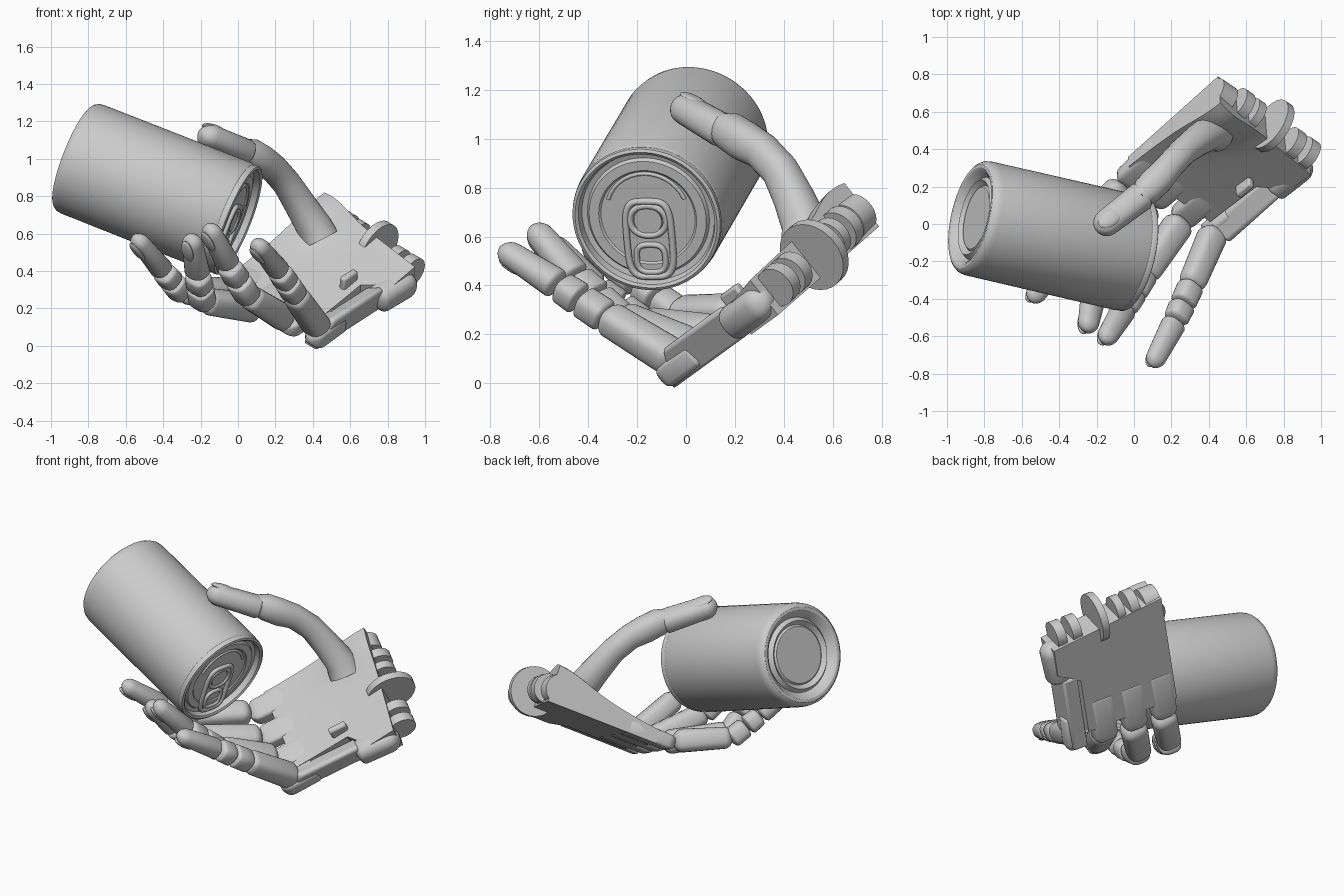
import bpy, bmesh, math
from mathutils import Vector, Matrix

if "Cube" in bpy.data.objects:
    bpy.data.objects.remove(bpy.data.objects["Cube"])

# Palm frame: L across (index to little side), F towards fingers, N out of the palm
O = Vector((0.19, 0.09, 0.17))
F = Vector((-0.67, -0.60, -0.435)).normalized()
L = Vector((0.82, -0.42, -0.39))
L = (L - F * L.dot(F)).normalized()
N = F.cross(L).normalized()


def P(l, f, n=0.0):
    return O + L * l + F * f + N * n


def finish(bm, name, angle=35):
    bmesh.ops.recalc_face_normals(bm, faces=bm.faces)
    me = bpy.data.meshes.new(name)
    bm.to_mesh(me)
    bm.free()
    ob = bpy.data.objects.new(name, me)
    bpy.context.collection.objects.link(ob)
    bpy.ops.object.select_all(action='DESELECT')
    bpy.context.view_layer.objects.active = ob
    ob.select_set(True)
    bpy.ops.object.shade_smooth_by_angle(angle=math.radians(angle))
    return ob


def bridge(bm, rings):
    vs = [[bm.verts.new(p) for p in r] for r in rings]
    n = len(vs[0])
    for a, b in zip(vs, vs[1:]):
        for i in range(n):
            j = (i + 1) % n
            bm.faces.new((a[i], a[j], b[j], b[i]))
    bm.faces.new(vs[0])
    bm.faces.new(vs[-1])


def frame(d, up):
    d = d.normalized()
    u = (up - d * up.dot(d)).normalized()
    return d.cross(u), u


def loft(name, stations, up, p=2.4, sides=24):
    """Sweep a rounded section; stations are (point, width, height)."""
    bm, rings = bmesh.new(), []
    for i, (c, w, h) in enumerate(stations):
        d = stations[min(i + 1, len(stations) - 1)][0] - stations[max(i - 1, 0)][0]
        s, u = frame(d, up)
        ring = []
        for k in range(sides):
            a = 2 * math.pi * k / sides
            x, y = math.cos(a), math.sin(a)
            x = math.copysign(abs(x) ** (2 / p), x) * w / 2
            y = math.copysign(abs(y) ** (2 / p), y) * h / 2
            ring.append(c + s * x + u * y)
        rings.append(ring)
    bridge(bm, rings)
    return finish(bm, name, 40)


def segment(name, a, b, w0, w1, up, r0=0.03, r1=0.03, flat=0.92, p=2.8):
    """One bone: tapered body with rounded ends of length r0 and r1."""
    a, b = Vector(a), Vector(b)
    ln = (b - a).length
    arc = [math.radians(18 * k) for k in range(6)]
    steps = [(r0 * (1 - math.cos(q)), max(0.17, math.sin(q))) for q in arc]
    steps += [(ln - r1 * (1 - math.sin(q)), max(0.17, math.cos(q))) for q in arc]
    rings = []
    for t, s in steps:
        w = (w0 + (w1 - w0) * t / ln) * s
        rings.append((a.lerp(b, t / ln), w, w * flat))
    return loft(name, rings, up, p)


def nail(name, tip, d, up, w):
    s, u = frame(d, up)
    d = d.normalized()
    bm = bmesh.new()
    m = Matrix((s, d, u)).transposed().to_4x4()
    m.translation = tip - d * 0.085 + u * w * 0.40
    bmesh.ops.create_uvsphere(bm, u_segments=20, v_segments=10, radius=1,
                              matrix=m @ Matrix.Diagonal((w * 0.36, 0.075, 0.018, 1)))
    finish(bm, name)


def disc(name, c, axis, r, t):
    bm = bmesh.new()
    m = axis.to_track_quat('Z', 'Y').to_matrix().to_4x4()
    m.translation = c
    bmesh.ops.create_cone(bm, cap_ends=True, segments=32, radius1=r, radius2=r, depth=t, matrix=m)
    finish(bm, name)


def prism(name, corners):
    bm = bmesh.new()
    bridge(bm, corners)
    ob = finish(bm, name)
    bv = ob.modifiers.new("edge", 'BEVEL')
    bv.width, bv.segments = 0.012, 2


def tube(name, pts, r, closed=True):
    cu = bpy.data.curves.new(name, 'CURVE')
    cu.dimensions, cu.bevel_depth, cu.bevel_resolution = '3D', r, 3
    sp = cu.splines.new('POLY')
    sp.points.add(len(pts) - 1)
    for q, v in zip(sp.points, pts):
        q.co = (*v, 1)
    sp.use_cyclic_u = closed
    bpy.context.collection.objects.link(bpy.data.objects.new(name, cu))


# Drinks can: turned body with rims and recessed ends
A, B = Vector((-0.875, 0.04, 1.015)), Vector((0.005, -0.163, 0.668))
ax = (B - A).normalized()
cx, cy = frame(ax, Vector((0, 0, 1)))
H = (B - A).length
prof = [(0.02, 0.035), (0.17, 0.035), (0.18, 0.045), (0.205, 0.02), (0.225, 0.045), (0.25, 0.012),
        (0.268, 0.0), (0.285, 0.0), (0.297, 0.008), (0.308, 0.025), (0.312, 0.05), (0.314, H - 0.05),
        (0.308, H - 0.035), (0.312, H - 0.02), (0.309, H - 0.004), (0.297, H + 0.002), (0.285, H - 0.006),
        (0.277, H - 0.04), (0.255, H - 0.045), (0.245, H - 0.03), (0.205, H - 0.03), (0.197, H - 0.037), (0.02, H - 0.037)]
bm = bmesh.new()
bridge(bm, [[A + ax * s + (cx * math.cos(k * math.pi / 36) + cy * math.sin(k * math.pi / 36)) * r
             for k in range(72)] for r, s in prof])
finish(bm, "can_body", 30)


def on_lid(x, y, h=0.0):
    return B + cx * x + cy * y + ax * (h - 0.03)


def oval(y0, w, h, p=3.0, n=32):
    out = []
    for k in range(n):
        a = 2 * math.pi * k / n
        c, s = math.cos(a), math.sin(a)
        out.append(on_lid(math.copysign(abs(c) ** (2 / p), c) * w, y0 + math.copysign(abs(s) ** (2 / p), s) * h))
    return out


# Pull tab
tube("pull_tab_outline", oval(-0.095, 0.095, 0.165, 4), 0.014)
tube("pull_tab_hole", oval(-0.18, 0.06, 0.06), 0.012)
tube("pull_tab_eye", oval(-0.015, 0.075, 0.065, 2.2), 0.013)
disc("pull_tab_rivet", on_lid(0, -0.015, -0.003), ax, 0.058, 0.014)
tube("lid_score", [on_lid(0.17 * math.cos(a), 0.02 + 0.17 * math.sin(a), -0.005)
                   for a in [math.radians(20 + 10 * k) for k in range(15)]], 0.008, False)

# Fingers: knuckle, two bends, tip and width
fingers = {
    "index": ((-0.05, 0.21, 0.29), (-0.31, -0.04, 0.29), (-0.40, -0.20, 0.40), (-0.55, -0.41, 0.585), 0.14),
    "middle": ((0.10, 0.11, 0.20), (-0.19, -0.18, 0.24), (-0.215, -0.37, 0.38), (-0.25, -0.57, 0.59), 0.145),
    "ring": ((0.26, 0.03, 0.14), (0.05, -0.28, 0.27), (-0.05, -0.45, 0.43), (-0.16, -0.63, 0.645), 0.145),
    "little": ((0.435, -0.025, 0.085), (0.30, -0.34, 0.28), (0.22, -0.52, 0.40), (0.095, -0.76, 0.555), 0.14),
}
for nm, (a, b, c, d, w) in fingers.items():
    a, b, c, d = map(Vector, (a, b, c, d))
    back = lambda p, q: L.cross(q - p)
    m = b.lerp(c, 0.5)
    segment(nm + "_lower", a, b, w * 1.12, w, back(a, b), 0.06, 0.05)
    segment(nm + "_joint", b.lerp(c, -0.1), m, w * 0.98, w * 0.95, back(b, c), 0.025, 0.02)
    segment(nm + "_middle", m, c, w * 0.98, w * 0.9, back(b, c), 0.02, 0.025)
    segment(nm + "_tip", c, d, w * 0.97, w * 0.74, back(c, d), 0.025, 0.06, 0.88, 2.3)
    nail(nm + "_nail", d, d - c, back(c, d), w * 0.78)

# Thumb
up = Vector((-0.15, 0.1, 1))
T = [(0.44, 0.49, 0.57), (0.40, 0.485, 0.65), (0.33, 0.44, 0.76), (0.26, 0.385, 0.87), (0.19, 0.31, 0.95),
     (0.13, 0.24, 0.99), (0.07, 0.18, 1.03), (0.03, 0.14, 1.05)]
W = [0.20, 0.185, 0.165, 0.15, 0.15, 0.165, 0.16, 0.12]
loft("thumb_lower", [(Vector(t), w, w) for t, w in zip(T, W)], Vector((0.6, 0.6, 0.5)), 2.2)
tb, tt = Vector((0.06, 0.165, 1.025)), Vector((-0.20, -0.035, 1.14))
segment("thumb_tip", tb, tt, 0.16, 0.14, up, 0.03, 0.07, 0.88, 2.3)
nail("thumb_nail", tt, tt - tb, up, 0.13)


# Palm plate, a wedge that thickens towards the wrist with a raised thumb mound
def top(l, f):
    back = min(1, max(0, -f / 0.8))
    mound = 0.05 * math.exp(-((l + 0.28) / 0.14) ** 2 - ((f + 0.72) / 0.2) ** 2)
    return 0.02 + 0.125 * back ** 1.3 + mound


bm = bmesh.new()
rows, cols = 14, 16
rings = []
for i in range(rows + 1):
    ru, rl = [], []
    for j in range(cols + 1):
        u = j / cols
        f0, f1 = -0.08, -0.80 + 0.08 * u
        f = f0 + (f1 - f0) * i / rows
        right = 0.22 + 0.14 * min(1, max(0, (-f - 0.47) / 0.05))
        l = -0.37 + (right + 0.37) * u
        ru.append(P(l, f, top(l, f)))
        rl.append(P(l, f, -0.055))
    rings.append(ru + rl[::-1])
bridge(bm, rings)
finish(bm, "palm", 40)

# Metacarpal tongues that carry the knuckles
for nm, l in (("index", -0.29), ("middle", -0.095), ("ring", 0.105)):
    segment(nm + "_knuckle", P(l, -0.28, -0.01), P(l, 0.055, -0.012), 0.165, 0.15, N, 0.02, 0.06, 0.6, 5)

# Hinged outer edge of the palm, front end sloping back
prism("little_knuckle_block", [[P(0.235, f, -0.052), P(0.33, f, -0.05), P(0.355, f - s, 0.1), P(0.33, f - s, 0.11), P(0.235, f - s / 2, 0.05)]
                               for f, s in ((0.02, 0.11), (-0.48, 0.0))])
segment("little_knuckle", P(0.29, -0.2, 0.015), P(0.30, 0.045, 0.01), 0.125, 0.125, N, 0.02, 0.06, 0.85, 4)
prism("palm_tab", [[P(l, -0.36, -0.02), P(l, -0.47, -0.02), P(l, -0.47, 0.135), P(l, -0.36, 0.135)] for l in (0.14, 0.18)])
segment("wrist_post", P(0.325, -0.45, 0.025), P(0.345, -0.73, 0.03), 0.15, 0.145, N, 0.04, 0.07, 1.0, 2.4)

# Wrist lugs and pulley disc
for i, (l, f, r, t) in enumerate([(-0.32, -0.75, 0.09, 0.10), (-0.20, -0.78, 0.09, 0.06), (-0.11, -0.78, 0.085, 0.05),
                                  (0.19, -0.765, 0.085, 0.06), (0.29, -0.765, 0.085, 0.06)]):
    disc("wrist_lug_%d" % (i + 1), P(l, f, 0.04), L, r, t)
disc("wrist_pulley", P(0.03, -0.785, 0.035), L, 0.15, 0.045)
